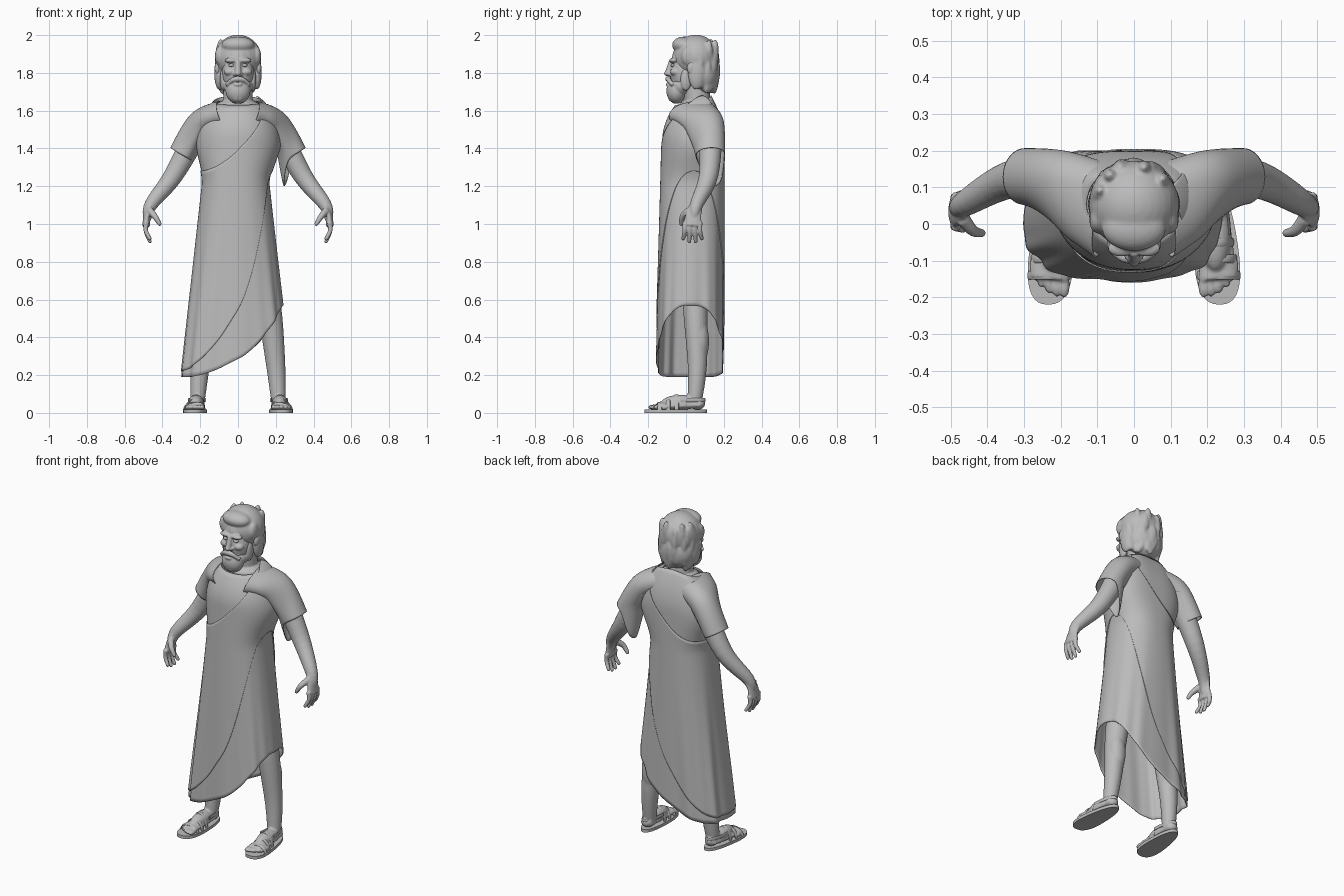
import bpy, bmesh, math, random
from mathutils import Vector, Matrix

random.seed(4)
cube = bpy.data.objects.get("Cube")
if cube:
    bpy.data.objects.remove(cube)

stone = bpy.data.materials.new("stone_grey")
stone.use_nodes = True
stone.diffuse_color = (0.5, 0.5, 0.5, 1)
stone.node_tree.nodes["Principled BSDF"].inputs["Base Color"].default_value = stone.diffuse_color


def ramp(start, end, value):
    """Smooth rise from nought at start to one at end."""
    t = min(max((value - start) / (end - start), 0), 1)
    return t * t * (3 - 2 * t)


def turn(count, part=2):
    """Evenly spaced angles; part is the sweep in half turns."""
    return [part * math.pi * k / count for k in range(count)]


def squared_circle(angle, power):
    """Point on a unit circle, squarer for a lower power."""
    return [math.copysign(abs(c) ** power, c) for c in (math.cos(angle), math.sin(angle))]


def rounded_path(points, steps):
    """Smooth path through a few points."""
    pts = [Vector(p) for p in points]
    last = len(pts) - 1
    path = []
    for i in range(last):
        a, b = pts[i], pts[i + 1]
        slope_a = (b - pts[max(i - 1, 0)]) / 2
        slope_b = (pts[min(i + 2, last)] - a) / 2
        for k in range(steps):
            s = k / steps
            ease = s * s * (3 - 2 * s)
            path.append(a.lerp(b, ease) + slope_a * s * (1 - s) ** 2 - slope_b * s * s * (1 - s))
    return path + [pts[last]]


def skin(bm, rings, cap=True):
    """Join closed rings of points into a tube."""
    rows = [[bm.verts.new(point) for point in ring] for ring in rings]
    for low, high in zip(rows, rows[1:]):
        for j in range(len(low)):
            bm.faces.new((low[j - 1], low[j], high[j], high[j - 1]))
    if cap:
        bm.faces.new(rows[0])
        bm.faces.new(rows[-1])


def tube(bm, points, start, end, flat=1, ref="Y", sides=20, steps=6, cap=True):
    """Tapered tube; its radius lies along ref, flat scales the other way."""
    path = rounded_path(points, steps)
    last = len(path) - 1
    axis = Vector([float(letter == ref) for letter in "XYZ"])
    rings = []
    for k, centre in enumerate(path):
        along = (path[min(k + 1, last)] - path[max(k - 1, 0)]).normalized()
        wide = (axis - along * axis.dot(along)).normalized()
        thin = along.cross(wide) * flat
        radius = start + (end - start) * k / last
        rings.append([centre + (wide * math.cos(t) + thin * math.sin(t)) * radius for t in turn(sides)])
    skin(bm, rings, cap)


def ball(bm, centre, size, both=False):
    """Ellipsoid, on both sides of the body if asked."""
    x, y, z = centre
    for side in ((x, -x) if both else (x,)):
        place = Matrix.Translation((side, y, z)) @ Matrix.Diagonal((*size, 1))
        bmesh.ops.create_uvsphere(bm, u_segments=24, v_segments=16, radius=1, matrix=place)


def finish(name, bm, voxel=None, mirror=False, cloth=False, soften=2):
    """Make the object, blend its pieces and shade it."""
    bmesh.ops.recalc_face_normals(bm, faces=bm.faces)
    mesh = bpy.data.meshes.new(name)
    bm.to_mesh(mesh)
    bm.free()
    mesh.materials.append(stone)
    ob = bpy.data.objects.new(name, mesh)
    bpy.context.collection.objects.link(ob)
    if voxel:
        blend = ob.modifiers.new("blend", "REMESH")
        blend.mode, blend.voxel_size, blend.use_smooth_shade = "VOXEL", voxel, True
        ob.modifiers.new("soften", "SMOOTH").iterations = soften
    if cloth:
        thickness = ob.modifiers.new("cloth", "SOLIDIFY")
        thickness.thickness, thickness.offset = 0.004, -1
    if mirror:
        ob.modifiers.new("mirror", "MIRROR").use_mirror_merge = False
    bpy.ops.object.select_all(action="DESELECT")
    ob.select_set(True)
    bpy.context.view_layer.objects.active = ob
    bpy.ops.object.shade_smooth_by_angle(angle=math.radians(50))


def robe_point(angle, z, gap):
    """Point on the robe: flaring pleated skirt, broad chest, domed shoulders."""
    u, v = squared_circle(angle, 0.7 + 0.15 * ramp(0.2, 1.2, z))
    dome = max((z - 1.45) / 0.25, 0) ** 2
    chest = ramp(1.2, 1.45, z)
    half = (0.31 - 0.11 * z + 0.07 * chest) * (1 - dome) ** 0.4
    front = (0.025 * z - 0.162) * (1 - dome)
    back = 0.2 - 0.08 * dome
    pleats = 0.02 * math.cos(9 * angle + 1) + 0.014 * math.cos(16 * angle)
    fold = 1 + pleats * (1 - ramp(0, 1.3, z))
    x = u * (half * fold + gap) - 0.01 * (1 - chest)
    y = (front + back) / 2 + v * ((back - front) / 2 * fold + gap)
    return x, y + 0.03 * u * u * chest, z


def robe(name, low, high, gap):
    """Sheet of cloth between a lower and an upper edge rule."""
    bm = bmesh.new()
    rows = 60
    columns = []
    for angle in turn(144):
        u, v = squared_circle(angle, 0.8)
        bottom, top = low(u), high(u, v)
        columns.append([robe_point(angle, bottom + (top - bottom) * k / rows, gap)
                        for k in range(rows + 1)])
    skin(bm, zip(*columns), cap=False)
    finish(name, bm, cloth=True)


# Robe in two layers, with a slanting hem and a sash edge over the left shoulder
robe("tunic", lambda u: 0.28 + 0.19 * u + 0.1 * u * u, lambda u, v: 1.655 + 0.025 * v, 0)
robe("mantle", lambda u: 0.53 + 0.53 * u + 0.22 * u * u, lambda u, v: 1.39 + 0.2 * u + 0.09 * u * u, 0.005)

# Sleeves flaring into the chest, the left one with a hanging corner
for name, side in (("right_sleeve", -1), ("left_sleeve", 1)):
    bm = bmesh.new()
    tube(bm, [(side * x, y, z) for x, y, z in ((0.08, 0.08, 1.58), (0.2, 0.12, 1.53), (0.3, 0.13, 1.37))],
         0.085, 0.077, flat=0.88, sides=40, steps=12, cap=False)
    for v in bm.verts:
        if v.co.y < 0.12:
            v.co.y -= (0.12 - v.co.y) * 0.75 * ramp(-0.31, -0.17, -abs(v.co.x))
        if side > 0:
            inner = ramp(-0.31, -0.25, -v.co.x) * ramp(-1.42, -1.33, -v.co.z)
            v.co.z -= 0.14 * inner * ramp(0.03, 0.15, v.co.y)
    finish(name, bm, cloth=True)

# Arms and hands
bm = bmesh.new()
tube(bm, [(0.2, 0.13, 1.52), (0.34, 0.12, 1.26), (0.462, 0.055, 1.1), (0.48, 0.04, 1.02)], 0.068, 0.018)
tube(bm, [(0.462, 0.055, 1.1), (0.48, 0.04, 1.05), (0.487, 0.034, 0.99)], 0.034, 0.05, flat=0.42)
for i in range(4):
    y = 0.074 - 0.027 * i
    tip = (0.467, y + 0.01 - 0.006 * i, 0.9 + 0.015 * abs(i - 1.5))
    tube(bm, [(0.485, y, 1.01), (0.488, y, 0.965), tip], 0.014, 0.01)
    ball(bm, tip, [0.01] * 3)
thumb = (0.415, -0.025, 1)
tube(bm, [(0.467, 0.015, 1.07), (0.44, -0.018, 1.04), thumb], 0.02, 0.011)
ball(bm, thumb, [0.011] * 3)
finish("arms", bm, voxel=0.005, mirror=True)

# Legs and feet
bm = bmesh.new()
tube(bm, [(0.1, 0.05, 0.85), (0.165, 0.05, 0.55), (0.2, 0.06, 0.25), (0.215, 0.045, 0.05)], 0.08, 0.036)
ball(bm, (0.188, 0.07, 0.38), (0.053, 0.052, 0.13))
tube(bm, [(0.216, 0.08, 0.042), (0.23, -0.15, 0.035)], 0.036, 0.054, flat=0.45, ref="X")
ball(bm, (0.215, 0.06, 0.05), (0.036, 0.042, 0.034))
ball(bm, (0.222, -0.03, 0.055), (0.042, 0.1, 0.04))
for i in range(5):
    ball(bm, (0.19 + 0.021 * i, 0.003 * i * i - 0.168, 0.03), (0.015 - 0.001 * i, 0.034, 0.014))
finish("legs", bm, voxel=0.006, mirror=True)

# Sandal soles, broader at the toes
bm = bmesh.new()
outline = []
for angle in turn(40):
    u, v = squared_circle(angle, 0.8)
    outline.append((0.224 - 0.01 * v + u * (0.059 - 0.014 * v), 0.165 * v - 0.055))
skin(bm, [[(x, y, z) for x, y in outline] for z in (0, 0.018)])
finish("sandal_soles", bm, mirror=True)

# Sandal straps over the foot and round the heel
bm = bmesh.new()
arch = turn(10, part=1) + [math.pi]
for i in range(3):
    tube(bm, [(0.231 - 0.004 * i + (0.056 - 0.005 * i) * math.cos(a), 0.045 * i - 0.14,
               0.012 + (0.042 + 0.02 * i) * math.sin(a)) for a in arch], 0.012, 0.012, flat=0.35, steps=2)
tube(bm, [(0.217 + 0.044 * math.cos(a), 0.13 * math.sin(a) - 0.03, 0.068) for a in arch],
     0.01, 0.01, flat=0.35, ref="Z", steps=2)
finish("sandal_straps", bm, mirror=True)

# Head, face and neck
bm = bmesh.new()
tube(bm, [(0, 0.06, 1.54), (0, 0.06, 1.64), (0, 0.045, 1.78)], 0.08, 0.065, flat=1.1)
ball(bm, (0, 0.06, 1.62), (0.12, 0.1, 0.045))
ball(bm, (0, 0.045, 1.87), (0.1, 0.12, 0.115))
ball(bm, (0, -0.01, 1.8), (0.084, 0.074, 0.11))
ball(bm, (0, -0.03, 1.73), (0.065, 0.06, 0.06))
ball(bm, (0.034, -0.066, 1.866), (0.038, 0.023, 0.014), both=True)  # brows
ball(bm, (0.043, -0.055, 1.805), (0.032, 0.029, 0.022), both=True)  # cheeks
ball(bm, (0.108, 0.03, 1.825), (0.016, 0.025, 0.036), both=True)  # ears
tube(bm, [(0, -0.074, 1.868), (0, -0.095, 1.8)], 0.014, 0.017, ref="X")
ball(bm, (0, -0.097, 1.797), (0.016, 0.02, 0.014))
ball(bm, (0.015, -0.086, 1.794), (0.012, 0.014, 0.011), both=True)
finish("head", bm, voxel=0.0045)

bm = bmesh.new()
ball(bm, (0.034, -0.067, 1.84), (0.016, 0.014, 0.009), both=True)
finish("eyes", bm)

# Hair in smooth wavy locks
bm = bmesh.new()
ball(bm, (0, 0.052, 1.882), (0.124, 0.121, 0.12))
ball(bm, (0, 0.095, 1.79), (0.112, 0.08, 0.108))
ball(bm, (0, -0.012, 1.948), (0.088, 0.062, 0.044))
ball(bm, (0.1, 0.055, 1.8), (0.026, 0.045, 0.09), both=True)
ball(bm, (0.1, 0.01, 1.89), (0.022, 0.036, 0.05), both=True)
for lock in range(46):
    angle, z = random.uniform(0, math.pi), random.uniform(1.73, 1.93)
    reach = 0.104 * math.sqrt(1 - ((z - 1.85) / 0.2) ** 2)
    ball(bm, (reach * math.cos(angle), 0.06 + reach * math.sin(angle), z), (0.02, 0.02, 0.06))
finish("hair", bm, voxel=0.006, soften=8)

# Beard and moustache
bm = bmesh.new()
ball(bm, (0, -0.05, 1.704), (0.066, 0.054, 0.068))
ball(bm, (0, -0.025, 1.73), (0.078, 0.056, 0.056))
ball(bm, (0.078, 0, 1.765), (0.018, 0.03, 0.06), both=True)
ball(bm, (0, -0.094, 1.738), (0.024, 0.014, 0.01))
for side in (-1, 1):
    tube(bm, [(0, -0.094, 1.768), (side * 0.028, -0.092, 1.763), (side * 0.062, -0.07, 1.735)], 0.016, 0.01)
for x in (0.012, 0.033, 0.048):
    ball(bm, (x, 0.7 * x - 0.09, 1.68 + 0.5 * x), (0.012, 0.016, 0.038), both=True)
finish("beard", bm, voxel=0.0045, soften=4)
